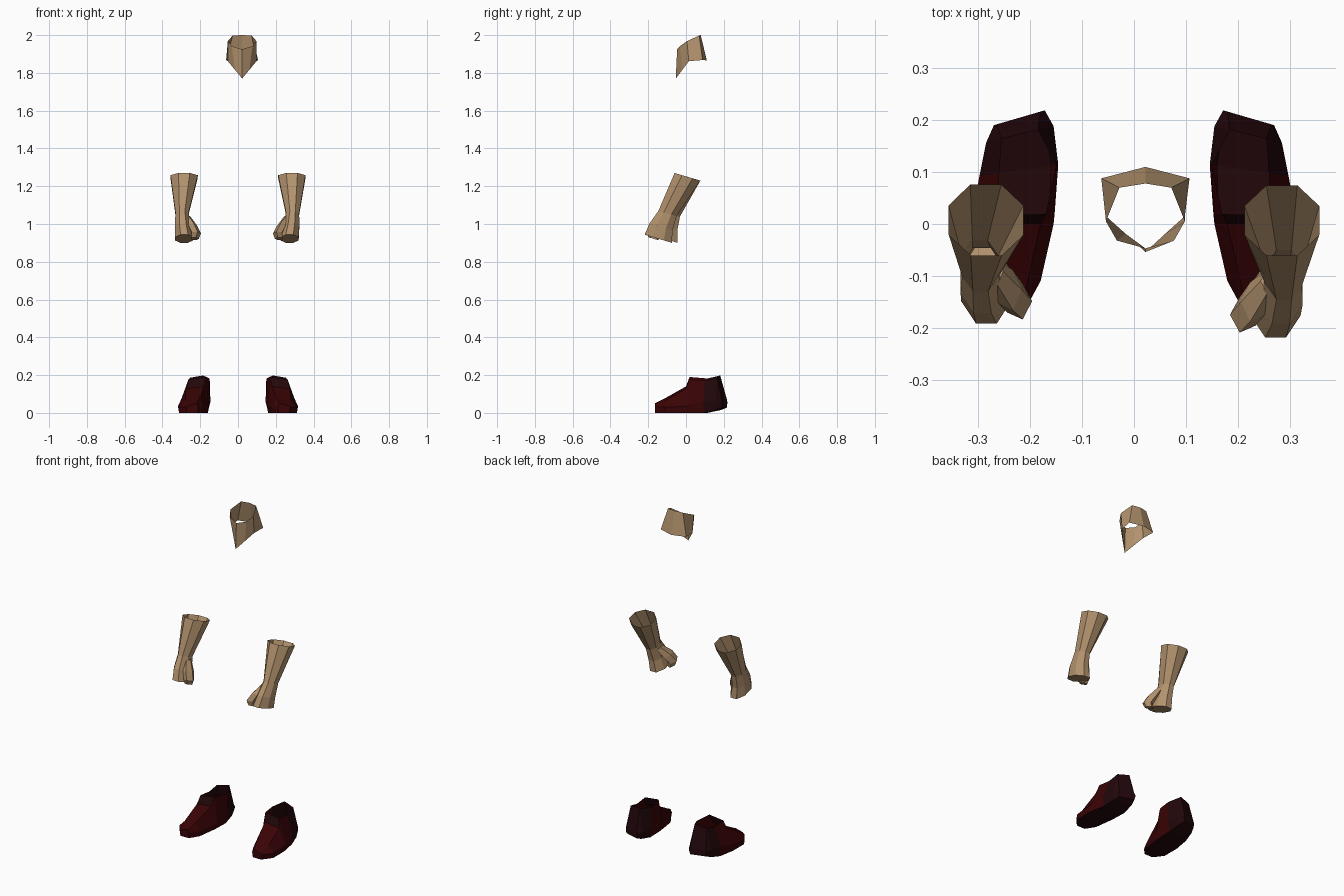
import bpy, bmesh, math
from mathutils import Vector

if "Cube" in bpy.data.objects:
    bpy.data.objects.remove(bpy.data.objects["Cube"])


def material(name, rgb):
    m = bpy.data.materials.new(name)
    m.diffuse_color = (*rgb, 1)
    m.use_nodes = True
    m.node_tree.nodes["Principled BSDF"].inputs["Base Color"].default_value = m.diffuse_color
    return m


TAN = material("tan_cloth", (0.45, 0.29, 0.155))
RED = material("dark_red_leather", (0.042, 0.001, 0.0015))
BLACK = material("black_red_leather", (0.016, 0.002, 0.003))


def loft(bm, rings, cap_start=False, cap_end=False, skip=(), dark=lambda s, i: False):
    """Bridge rings of points; skip holds (section, side) pairs left open."""
    vs = [[bm.verts.new(p) for p in r] for r in rings]
    n = len(rings[0])
    for s in range(len(vs) - 1):
        for i in range(n):
            if (s, i) not in skip:
                j = (i + 1) % n
                f = bm.faces.new((vs[s][i], vs[s][j], vs[s + 1][j], vs[s + 1][i]))
                f.material_index = int(dark(s, i))
    if cap_start:
        bm.faces.new(vs[0])
    if cap_end:
        bm.faces.new(vs[-1]).material_index = int(dark(len(vs) - 1, 0))


def finish(bm, name, mats, move=None):
    if move:
        for v in bm.verts:
            v.co = move(v.co)
    bmesh.ops.recalc_face_normals(bm, faces=bm.faces)
    me = bpy.data.meshes.new(name)
    bm.to_mesh(me)
    bm.free()
    for m in mats:
        me.materials.append(m)
    ob = bpy.data.objects.new(name, me)
    bpy.context.collection.objects.link(ob)


def oval(cx, cy, cz, rx, ry, tilt=0.3, n=8):
    """Oval ring whose back edge dips by tilt."""
    pts = []
    for i in range(n):
        a = 2 * math.pi * (i + 0.5) / n
        dy = ry * math.sin(a)
        pts.append((cx + rx * math.cos(a), cy + dy, cz - tilt * dy))
    return pts


# Collar: half rings from back to front, mirrored about its centre
def collar_ring(half):
    right = [(0.022 + x, y, z) for x, y, z in half]
    left = [(0.022 - x, y, z) for x, y, z in half[-2:0:-1]]
    return right + left


upper = [(0, .078, 2.0), (.05, .07, 1.998), (.076, .005, 1.968), (.055, -.032, 1.942), (0, -.047, 1.925)]
lower = [(0, .11, 1.866), (.085, .088, 1.868), (.076, .015, 1.862), (.038, -.019, 1.816), (0, -.054, 1.77)]
bm = bmesh.new()
loft(bm, [collar_ring(upper), collar_ring(lower)])
finish(bm, "collar", [TAN])


# Forearm with fist: open cuff narrowing to the wrist, then the hand and thumb
def forearm(name, move):
    bm = bmesh.new()
    loft(bm, [
        oval(.285, .007, 1.25, .078, .073),
        oval(.289, -.098, 1.055, .038, .052),
        oval(.283, -.132, .985, .045, .066),
        oval(.273, -.147, .922, .052, .078),
    ], cap_end=True)
    # thumb lump on the inner front of the fist
    loft(bm, [
        oval(.262, -.11, 1.04, .018, .025, 0.3, 5),
        oval(.232, -.15, .99, .026, .04, 0.3, 5),
        oval(.212, -.175, .95, .027, .036, 0.3, 5),
        oval(.217, -.172, .922, .022, .028, 0.3, 5),
    ], cap_start=True, cap_end=True)
    finish(bm, name, [TAN], move)


def to_left_arm(p):
    d = max(0, 1.25 - p.z) / 0.32
    return Vector((-p.x - 0.012 * d, p.y + 0.028 * d, p.z))


forearm("right_forearm", lambda p: p.copy())
forearm("left_forearm", to_left_arm)


# Shoe: cross-sections from toe to heel
# y, bottom inner/outer x, middle inner/outer x, middle z, top inner/outer x, top z
SHOE = [
    (-.165, .215, .270, .210, .275, .030, .220, .265, .050),
    (-.110, .180, .312, .180, .315, .030, .205, .280, .078),
    (.000, .165, .312, .155, .318, .035, .180, .275, .140),
    (.018, .163, .308, .153, .312, .040, .170, .262, .190),
    (.105, .160, .295, .146, .298, .060, .150, .260, .182),
    (.175, .170, .280, .155, .285, .060, .185, .255, .198),
    (.208, .180, .265, .172, .270, .055, .180, .265, .070),
]


def shoe(name, side):
    bm = bmesh.new()
    rings = []
    for y, bi, bo, mi, mo, mz, ti, to, tz in SHOE:
        bz = 0.0 if y < 0.15 else 0.015 + (y - 0.175) * 0.4
        skew = 0.28 * max(0, y) / 0.2      # heel turns so the toe points outward
        ring = [(bi, bz), (mi, mz), (ti, tz), (to, tz - 0.012), (mo, mz), (bo, bz)]
        rings.append([(side * x, y - skew * (x - 0.21), z) for x, z in ring])
    # the top between tongue and heel stays open; sole, tongue and heel are darker
    loft(bm, rings, True, True, skip={(3, 2), (4, 2)},
         dark=lambda s, i: i == 5 or s >= 4 or (s == 2 and i == 2))
    finish(bm, name, [RED, BLACK])


shoe("right_shoe", 1)
shoe("left_shoe", -1)
